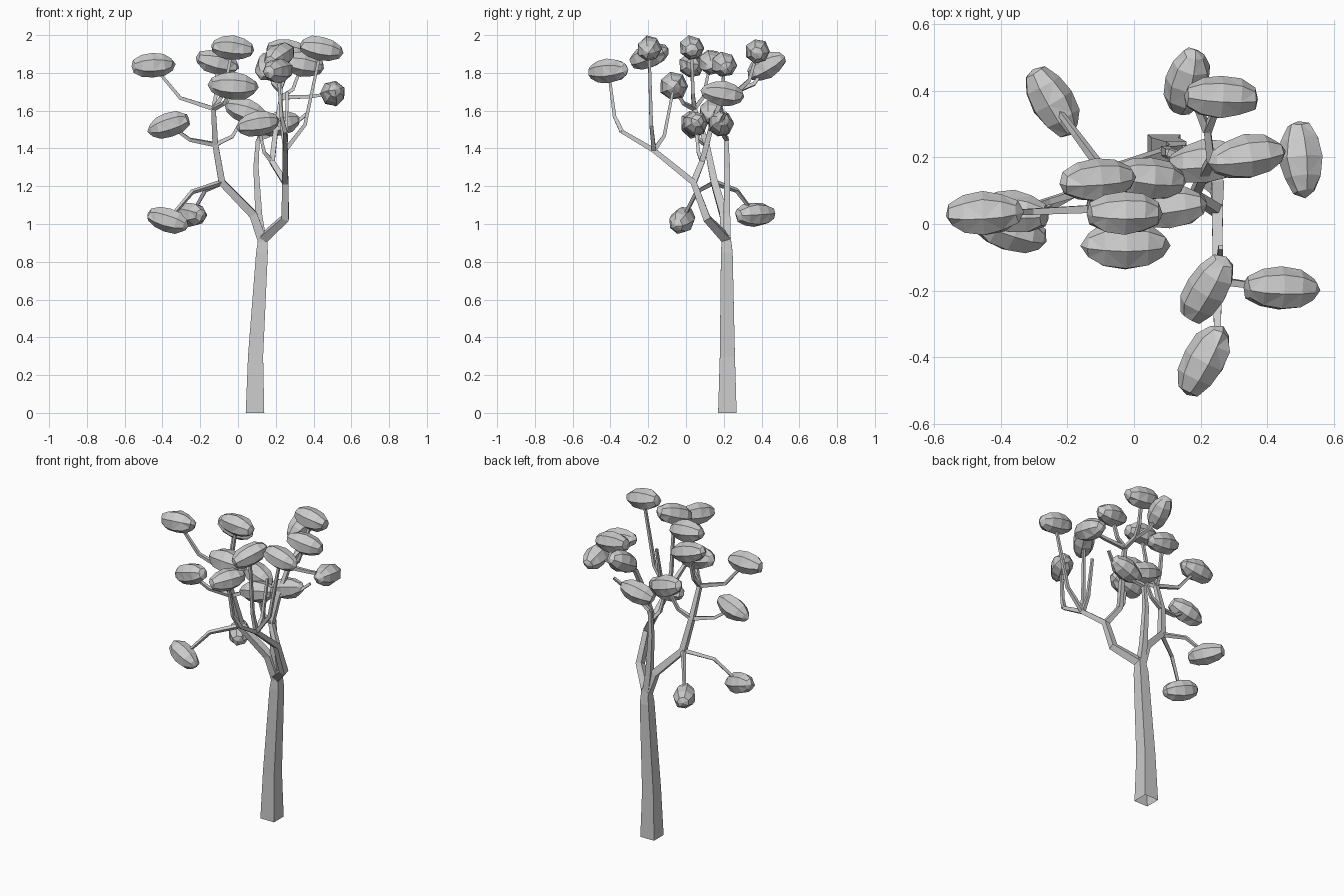
import bpy, bmesh, random
from math import radians
from mathutils import Vector, Matrix, Euler

if "Cube" in bpy.data.objects:
    bpy.data.objects.remove(bpy.data.objects["Cube"])

random.seed(4)


def add(name, bm):
    me = bpy.data.meshes.new(name)
    bm.to_mesh(me)
    bm.free()
    bpy.context.collection.objects.link(bpy.data.objects.new(name, me))


def limb(name, r0, r1, *pts):
    """Square-section tube through pts, tapering from half-width r0 to r1, open at its root."""
    P = [Vector(p) for p in pts]
    last = len(P) - 1
    bm = bmesh.new()
    rings = []
    for i, p in enumerate(P):
        t = P[min(i + 1, last)] - P[max(i - 1, 0)]
        if p.z == 0:
            t = Vector((0, 0, 1))
        q = Vector((0, 0, 1)).rotation_difference(t)
        r = r0 + (r1 - r0) * i / last
        square = [Vector((-r, -r, 0)), Vector((r, -r, 0)), Vector((r, r, 0)), Vector((-r, r, 0))]
        rings.append([bm.verts.new(p + q @ c) for c in square])
    for a, b in zip(rings, rings[1:]):
        for k in range(4):
            n = (k + 1) % 4
            bm.faces.new((a[k], a[n], b[n], b[k]))
    bm.faces.new(rings[-1])
    add(name, bm)
    return P


def spray(name, start, x, y, z, yaw=None, slope=0, size=1.0):
    """Bent twig from start to (x, y, z), ending in a faceted foliage clump."""
    end = Vector((x, y, z))
    elbow = start.lerp(end, 0.55)
    elbow.z = start.z + 0.25 * (z - start.z)
    limb(name + "_twig", 0.0115, 0.007, start, elbow, end)
    if yaw is None:
        return
    bm = bmesh.new()
    bmesh.ops.create_uvsphere(bm, u_segments=7, v_segments=6, radius=1)
    bm.transform(Matrix.Rotation(radians(90), 4, 'Y'))
    for v in bm.verts:
        v.co *= random.uniform(0.95, 1.05)
    bmesh.ops.triangulate(bm, faces=bm.faces)
    turn = Euler((0, radians(-slope), radians(yaw))).to_matrix().to_4x4()
    bm.transform(Matrix.Translation(end) @ turn
                 @ Matrix.Diagonal((0.116 * size, 0.067 * size, 0.067 * size, 1)))
    add(name + "_foliage", bm)


# Trunk and its main limbs
limb("trunk", .049, .022, (.09, .219, 0), (.093, .219, .3), (.127, .216, .85), (.132, .213, .94))
centre = limb("centre_limb", .022, .01, (.13, .215, .9), (.11, .216, 1.05),
              (.095, .219, 1.3), (.105, .215, 1.45))
left = limb("left_limb", .025, .012, (.13, .213, .91), (.08, .2, 1.05), (-.085, .15, 1.22),
            (-.12, .11, 1.42), (-.13, .045, 1.61))
right = limb("right_limb", .023, .01, (.13, .213, .92), (.25, .11, 1.03), (.25, .04, 1.22),
             (.25, -.17, 1.39), (.25, -.34, 1.49))
inner = limb("inner_limb", .016, .01, right[2], (.18, .085, 1.33), (.2, .13, 1.5),
             (.23, .19, 1.67), (.22, .28, 1.71))

# Foliage on the left limb, from low to high
spray("low_back", left[2], -.245, .365, 1.05, -60, -3)
spray("low_left", left[2], -.37, -.02, 1.02, -17, -16)
spray("mid_left", left[3], -.365, .035, 1.525, -6, 17)
spray("mid_centre", left[3], .045, .135, 1.595, -6, -17)
spray("high_left", left[4], -.45, .03, 1.84, 3, 3)
spray("high_centre", left[4], -.03, .03, 1.932, 0, -6)
spray("large_front", left[4], -.025, -.065, 1.73, 0, -3, 1.13)
spray("high_back", left[4], -.11, .13, 1.855, 5, -14)

# Foliage on the right limb, with one bare twig
spray("front_inner", right[3], .22, -.195, 1.89, 60, 19)
spray("front_right", right[3], .44, -.195, 1.928, -2, -11)
spray("front_tip", right[4], .212, -.41, 1.81, 62, 4)
spray("bare_front", right[3], .26, -.07, 1.7)

# Foliage on the inner and centre limbs, with one bare twig
spray("inner_low", inner[1], .105, .05, 1.53, 6, 9)
spray("inner_right", inner[3], .34, .2, 1.845, 9, -11)
spray("far_right", inner[3], .503, .195, 1.69, 95, -9)
spray("top_back", inner[4], .26, .38, 1.915, -3, -7)
spray("far_back", inner[4], .16, .425, 1.835, 76, 28)
spray("bare_right", inner[2], .37, .21, 1.59)
spray("centre_tip", centre[3], .215, .185, 1.53, 6, 14)
